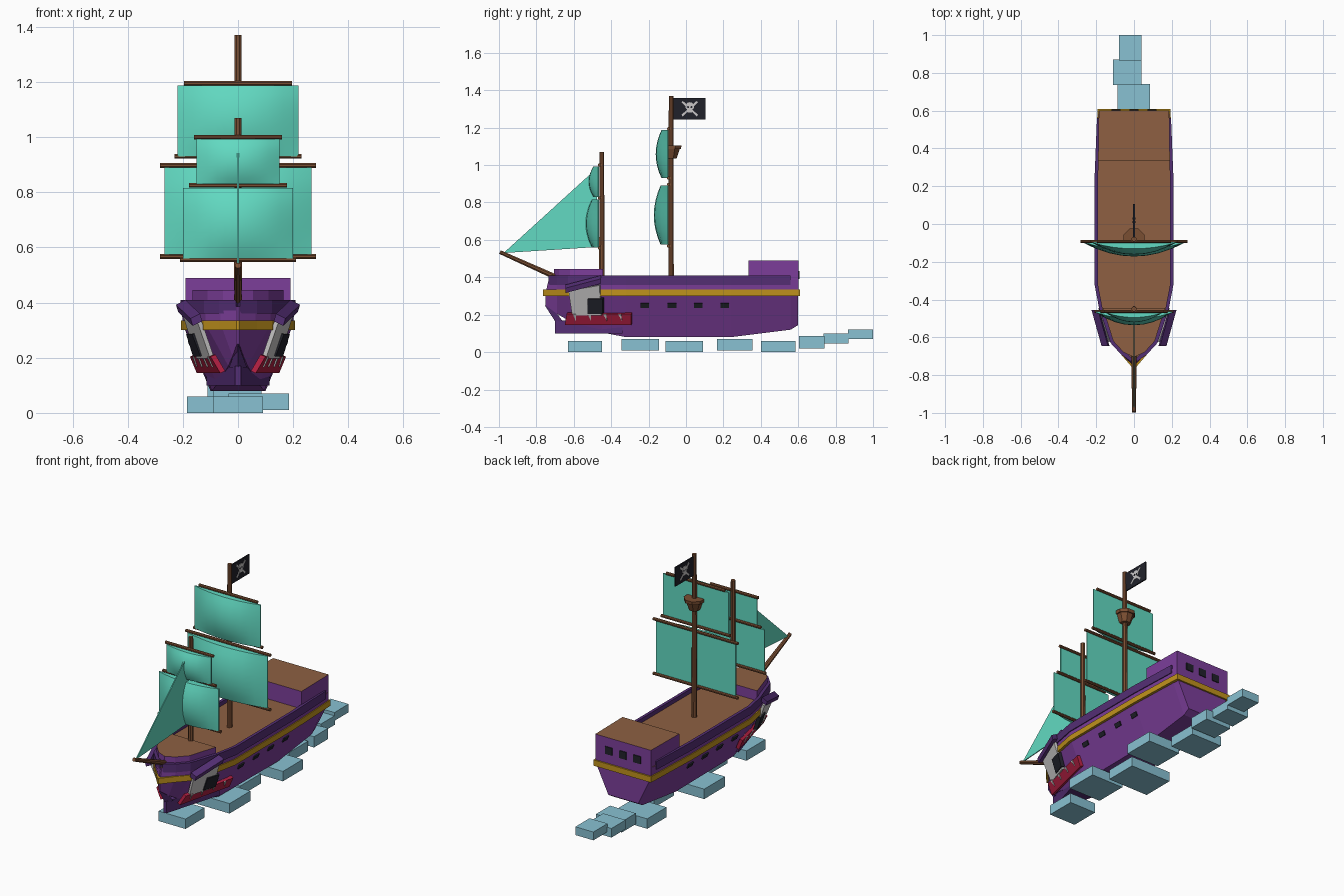
import bpy, bmesh, math
from mathutils import Vector

if "Cube" in bpy.data.objects:
    bpy.data.objects.remove(bpy.data.objects["Cube"])


def material(name, rgb):
    lin = [((c / 255 + 0.055) / 1.055) ** 2.4 if c > 10 else c / 255 / 12.92 for c in rgb]
    m = bpy.data.materials.new(name)
    m.use_nodes = True
    m.diffuse_color = (*lin, 1)
    m.node_tree.nodes["Principled BSDF"].inputs["Base Color"].default_value = (*lin, 1)
    return m


PURPLE = material("purple", (124, 62, 154))
DARK = material("dark purple", (84, 46, 116))
DECK = material("deck brown", (142, 96, 66))
WOOD = material("mast brown", (122, 78, 50))
GOLD = material("gold", (192, 146, 28))
TEAL = material("teal sail", (98, 218, 194))
BLUE = material("water blue", (136, 193, 210))
RED = material("red", (172, 30, 64))
WHITE = material("bone white", (200, 198, 198))
BLACK = material("black", (32, 33, 42))


# Skin closed rings of points into a capped solid; top faces may take a second material
def loft(name, rings, mat, top=None, smooth=False):
    bm = bmesh.new()
    vs = [[bm.verts.new(p) for p in r] for r in rings]
    n = len(rings[0])
    for a, b in zip(vs, vs[1:]):
        for i in range(n):
            bm.faces.new((a[i], a[(i + 1) % n], b[(i + 1) % n], b[i]))
    bm.faces.new(vs[0])
    bm.faces.new(vs[-1])
    bmesh.ops.recalc_face_normals(bm, faces=bm.faces)
    if top:
        for f in bm.faces:
            f.material_index = int(f.normal.z > 0.9)
    me = bpy.data.meshes.new(name)
    bm.to_mesh(me)
    bm.free()
    ob = bpy.data.objects.new(name, me)
    bpy.context.collection.objects.link(ob)
    me.materials.append(mat)
    if top:
        me.materials.append(top)
    if smooth:
        bpy.ops.object.select_all(action='DESELECT')
        ob.select_set(True)
        bpy.context.view_layer.objects.active = ob
        bpy.ops.object.shade_smooth_by_angle(angle=math.radians(35))
    return ob


def prism(name, outline, z0, z1, mat, top=None):
    return loft(name, [[(x, y, z) for x, y in outline] for z in (z0, z1)], mat, top)


def box(name, x0, x1, y0, y1, z0, z1, mat, top=None):
    return prism(name, [(x0, y0), (x1, y0), (x1, y1), (x0, y1)], z0, z1, mat, top)


# Plate raised outward from corner points, mirrored by s
def plate(name, corners, thick, mat, s=1):
    c = [Vector(p) for p in corners]
    n = (c[1] - c[0]).cross(c[2] - c[0]).normalized()
    if n.x < 0:
        n = -n
    rings = [[(s * p.x, p.y, p.z) for p in (q + n * d for q in c)] for d in (-0.004, thick)]
    return loft(name, rings, mat)


# Eight-sided pole between two points
def pole(name, a, b, r0, r1, mat=WOOD, sides=8):
    a, b = Vector(a), Vector(b)
    q = (b - a).to_track_quat('Z', 'Y')
    ang = [2 * math.pi * (i + 0.5) / sides for i in range(sides)]
    return loft(name, [[p + q @ Vector((r * math.cos(t), r * math.sin(t), 0)) for t in ang]
                       for p, r in ((a, r0), (b, r1))], mat)


# Hull: y, keel half width, keel height, band half width, top half width
STATIONS = [(0.60, 0.10, 0.145, 0.185, 0.187), (0.56, 0.10, 0.12, 0.188, 0.192),
            (0.24, 0.10, 0.08, 0.20, 0.205), (-0.32, 0.095, 0.08, 0.20, 0.205),
            (-0.45, 0.075, 0.105, 0.175, 0.18), (-0.63, 0.035, 0.17, 0.117, 0.12),
            (-0.69, 0.02, 0.205, 0.062, 0.065), (-0.75, 0.004, 0.25, 0.004, 0.004)]
rings = []
for y, wb, zb, wm, wt in STATIONS:
    yt = max(y, -0.735)
    rings.append([(-wt, yt, 0.385), (-wm, y, 0.32), (-wb, y, zb),
                  (wb, y, zb), (wm, y, 0.32), (wt, yt, 0.385)])
loft("hull", rings, PURPLE, DECK)

# Gold band around the hull
half = [(w + 0.007, y) for y, _, _, w, _ in STATIONS]
half[0] = (half[0][0], 0.61)
half[-1] = (0.005, -0.765)
prism("gold_band", half + [(-x, y) for x, y in reversed(half)], 0.30, 0.335, GOLD)

# Bulwark rails
for s, side in ((1, "left"), (-1, "right")):
    rings = []
    for y, _, _, _, w in STATIONS[1:]:
        y = max(y, -0.735)
        yi, xi = (y + 0.016 if y < -0.6 else y), max(w - 0.014, 0)
        xo = w + 0.004
        rings.append([(s * xo, y, 0.36), (s * xo, y, 0.41), (s * xi, yi, 0.41), (s * xi, yi, 0.36)])
    loft(side + "_rail", rings, DARK)

# Raised decks and bow ram
prism("stern_deck", [(-0.19, 0.335), (0.19, 0.335), (0.186, 0.601), (-0.186, 0.601)],
      0.33, 0.49, PURPLE, DECK)
prism("bow_deck", [(-0.165, -0.445), (0.165, -0.445), (0.11, -0.62), (0.055, -0.68), (0, -0.705),
                   (-0.055, -0.68), (-0.11, -0.62)], 0.37, 0.445, PURPLE, DECK)
prism("bow_ram", [(-0.01, -0.7), (0.01, -0.7), (0.115, -0.34), (-0.115, -0.34)], 0.10, 0.17, DARK)
loft("bow_stem", [[(-0.032, -0.66, 0.165), (0.032, -0.66, 0.165), (0, -0.70, 0.165)],
                  [(-0.003, -0.72, 0.25), (0.003, -0.72, 0.25), (0, -0.755, 0.25)]], DARK)

# Stern windows
for x in (-0.095, 0, 0.095):
    box("stern_window", x - 0.024, x + 0.024, 0.598, 0.606, 0.39, 0.435, BLACK)

for s in (1, -1):
    # Gun ports
    for y in (-0.22, -0.075, 0.065, 0.207):
        plate("gun_port", [(0.164, y - 0.023, 0.238), (0.164, y + 0.023, 0.238),
                           (0.175, y + 0.023, 0.262), (0.175, y - 0.023, 0.262)], 0.008, BLACK, s)
    # Painted face on the bow: eye, pupil, mouth, teeth and brow
    plate("eye", [(0.09, -0.605, 0.20), (0.14, -0.45, 0.20),
                  (0.19, -0.46, 0.36), (0.135, -0.625, 0.33)], 0.012, WHITE, s)
    plate("pupil", [(0.12, -0.52, 0.21), (0.147, -0.44, 0.21),
                    (0.172, -0.44, 0.29), (0.15, -0.52, 0.29)], 0.018, BLACK, s)
    lip0, lip1 = Vector((0.05, -0.645, 0.15)), Vector((0.135, -0.29, 0.15))
    top0, top1 = Vector((0.085, -0.635, 0.21)), Vector((0.16, -0.29, 0.21))
    plate("mouth", [lip0, lip1, top1, top0], 0.016, RED, s)
    for t in (0.1, 0.33, 0.57, 0.8):
        a, b = top0.lerp(top1, t), top0.lerp(top1, t + 0.045)
        c = lip0.lerp(lip1, t + 0.07).lerp(b, 0.4)
        plate("tooth", [a, b, c], 0.02, WHITE, s)
    loft("brow", [[(s * (x + dx), y, z + dz) for dx, dz in
                   ((-0.02, -0.01), (0.014, -0.026), (0.022, 0.0), (-0.012, 0.018))]
                  for x, y, z in ((0.15, -0.645, 0.342), (0.203, -0.455, 0.392))], DARK)

# Masts and bowsprit
MAIN, FORE = -0.08, -0.45
pole("main_mast", (0, MAIN, 0.37), (0, MAIN, 1.37), 0.016, 0.013)
pole("fore_mast", (0, FORE, 0.37), (0, FORE, 1.07), 0.016, 0.013)
pole("bowsprit", (0, -0.66, 0.385), (0, -0.995, 0.535), 0.016, 0.011)


# Sail with a flat back and a bulging front
def sail(name, mast, z0, z1, w, depth):
    y0, n, rings = mast - 0.014, 8, []
    for j in range(n + 1):
        v = -1 + 2 * j / n
        front = [(w * u, y0 - 0.006 - (1 - u * u) * depth * (0.5 + 0.5 * (1 - v * v)),
                  z0 + (z1 - z0) * j / n) for u in (-1 + 2 * i / n for i in range(n + 1))]
        z = front[0][2]
        rings.append(front + [(w, y0, z), (-w, y0, z)])
    loft(name, rings, TEAL, smooth=True)


sail("main_lower_sail", MAIN, 0.575, 0.89, 0.267, 0.072)
sail("main_upper_sail", MAIN, 0.93, 1.187, 0.22, 0.062)
sail("fore_lower_sail", FORE, 0.56, 0.815, 0.20, 0.066)
sail("fore_upper_sail", FORE, 0.83, 0.993, 0.15, 0.05)

# Yards
for y, z, w in ((MAIN, 0.567, 0.283), (MAIN, 0.897, 0.283), (MAIN, 0.93, 0.23), (MAIN, 1.195, 0.195),
                (FORE, 0.556, 0.21), (FORE, 0.825, 0.178), (FORE, 1.0, 0.16)):
    pole("yard", (-w, y - 0.013, z), (w, y - 0.013, z), 0.009, 0.009)

# Triangular foresail
loft("jib_sail", [[(x, -0.975, 0.53), (x, -0.475, 0.985), (x, -0.475, 0.562)]
                  for x in (-0.003, 0.003)], TEAL)

# Lookout basket
pole("lookout_basket", (0, MAIN, 1.035), (0, MAIN, 1.085), 0.032, 0.05)
pole("lookout_rim", (0, MAIN, 1.085), (0, MAIN, 1.105), 0.058, 0.06)

# Flag with skull and crossed bones on both sides
box("flag", -0.004, 0.004, MAIN + 0.01, 0.105, 1.243, 1.358, BLACK)
cy, cz = 0.02, 1.302


def emblem(name, pts, depth, mat):
    loft(name, [[(x, cy + y, cz + z) for y, z in pts] for x in (-depth, depth)], mat)


circle = [(math.cos(math.pi * i / 6), math.sin(math.pi * i / 6)) for i in range(12)]
emblem("skull", [(0.024 * a, 0.012 + 0.022 * b) for a, b in circle], 0.0065, WHITE)
emblem("jaw", [(-0.012, -0.02), (0.012, -0.02), (0.014, 0), (-0.014, 0)], 0.0065, WHITE)
for s in (1, -1):
    emblem("skull_eye", [(s * 0.009 + 0.005 * a, 0.008 + 0.006 * b) for a, b in circle], 0.0075, BLACK)
    emblem("bone", [(-0.044, -s * 0.033), (-0.038, -s * 0.042), (0.044, s * 0.033), (0.038, s * 0.042)],
           0.0058, WHITE)

# Blocky waves and wake: x range, y range, z range
for w in ((-0.09, 0.09, -0.63, -0.45, 0, 0.06), (-0.035, 0.185, -0.345, -0.145, 0.01, 0.07),
          (-0.185, 0.09, -0.11, 0.09, 0, 0.06), (-0.035, 0.185, 0.165, 0.355, 0.01, 0.07),
          (-0.15, 0.06, 0.4, 0.585, 0, 0.06), (-0.088, 0.085, 0.605, 0.74, 0.02, 0.085),
          (-0.11, 0.04, 0.735, 0.87, 0.045, 0.1), (-0.08, 0.04, 0.865, 1.0, 0.07, 0.12)):
    box("wave", *w, BLUE)
